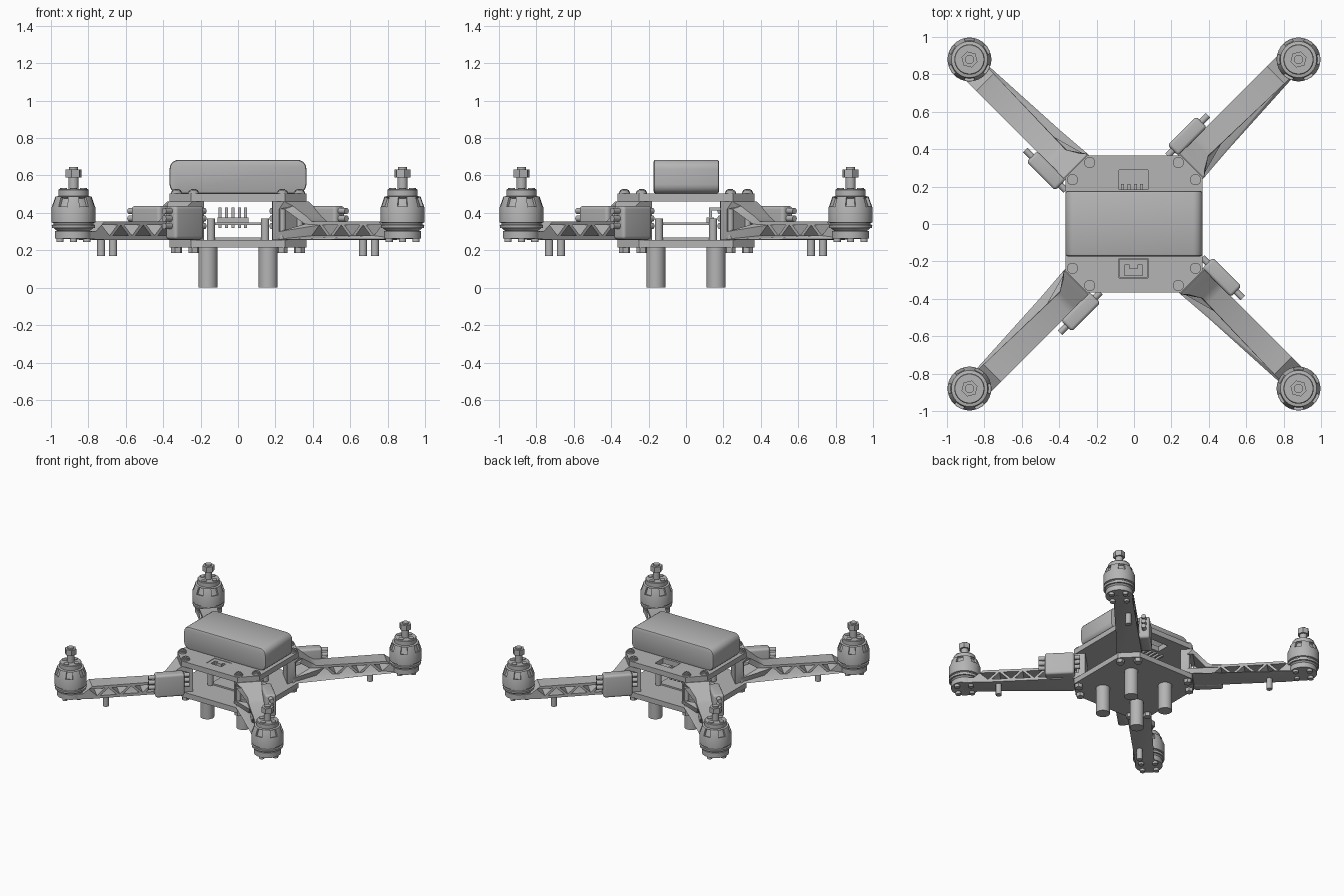
import bpy, bmesh, math
from mathutils import Matrix, Vector

if "Cube" in bpy.data.objects:
    bpy.data.objects.remove(bpy.data.objects["Cube"])

grey = bpy.data.materials.new("plain_grey")
grey.use_nodes = True
grey.diffuse_color = (0.46, 0.46, 0.46, 1)
grey.node_tree.nodes["Principled BSDF"].inputs["Base Color"].default_value = grey.diffuse_color

CORNERS = ["back_left", "back_right", "front_right", "front_left"]


def place(name, mesh, angle=0.0):
    ob = bpy.data.objects.new(name, mesh)
    bpy.context.collection.objects.link(ob)
    ob.rotation_euler.z = angle
    if not mesh.materials:
        mesh.materials.append(grey)
    bpy.ops.object.select_all(action='DESELECT')
    ob.select_set(True)
    bpy.context.view_layer.objects.active = ob
    bpy.ops.object.shade_smooth_by_angle(angle=math.radians(35))
    return ob


def to_mesh(bm, name):
    bmesh.ops.recalc_face_normals(bm, faces=bm.faces)
    mesh = bpy.data.meshes.new(name)
    bm.to_mesh(mesh)
    bm.free()
    return mesh


def four(name, mesh):
    """One copy of a radial part on each corner; local x points outward."""
    for k, corner in enumerate(CORNERS):
        place(corner + "_" + name, mesh, math.radians(45 + 90 * k))


def cyl(bm, r, z0, z1, x=0, y=0, seg=20, axis='Z', z=0):
    m = Matrix.Translation((x, y, (z0 + z1) / 2))
    if axis == 'X':
        m = Matrix.Translation(((z0 + z1) / 2, y, z)) @ Matrix.Rotation(math.pi / 2, 4, 'Y')
    bmesh.ops.create_cone(bm, cap_ends=True, segments=seg, radius1=r, radius2=r,
                          depth=z1 - z0, matrix=m)


def box(bm, lo, hi, bevel=0, along=None):
    lo, hi = Vector(lo), Vector(hi)
    m = Matrix.Translation((lo + hi) / 2) @ Matrix.Diagonal((*(hi - lo), 1))
    verts = bmesh.ops.create_cube(bm, size=1, matrix=m)["verts"]
    if bevel:
        edges = {e for v in verts for e in v.link_edges}
        if along is not None:
            edges = {e for e in edges
                     if abs((e.verts[0].co - e.verts[1].co).normalized()[along]) > 0.9}
        bmesh.ops.bevel(bm, geom=list(edges), offset=bevel, segments=5, profile=0.5,
                        affect='EDGES')


def sheet(name, outlines, half):
    """Flat outline with holes, extruded to both sides."""
    cu = bpy.data.curves.new(name, 'CURVE')
    cu.dimensions, cu.fill_mode, cu.extrude = '2D', 'BOTH', half
    for pts in outlines:
        sp = cu.splines.new('POLY')
        sp.points.add(len(pts) - 1)
        for p, (x, y) in zip(sp.points, pts):
            p.co = (x, y, 0, 1)
        sp.use_cyclic_u = True
    ob = bpy.data.objects.new(name, cu)
    bpy.context.collection.objects.link(ob)
    dg = bpy.context.evaluated_depsgraph_get()
    mesh = bpy.data.meshes.new_from_object(ob.evaluated_get(dg))
    bpy.data.objects.remove(ob)
    bm = bmesh.new()
    bm.from_mesh(mesh)
    bmesh.ops.remove_doubles(bm, verts=bm.verts, dist=0.0001)
    return bm


# Top and bottom body plates
octagon = [(0.365, -0.25), (0.365, 0.25), (0.25, 0.365), (-0.25, 0.365),
           (-0.365, 0.25), (-0.365, -0.25), (-0.25, -0.365), (0.25, -0.365)]
slots = [[(-0.08, s * 0.185), (0.075, s * 0.185), (0.075, s * 0.29), (-0.08, s * 0.29)]
         for s in (-1, 1)]
for name, z, outlines in (("top_plate", 0.482, [octagon] + slots), ("bottom_plate", 0.235, [octagon])):
    bm = sheet(name, outlines, 0.021)
    bmesh.ops.translate(bm, verts=bm.verts, vec=(0, 0, z))
    place(name, to_mesh(bm, name))

# Front slot cover with a small T opening
bm = sheet("slot_cover", [[(-0.077, -0.287), (0.072, -0.287), (0.072, -0.188), (-0.077, -0.188)],
                          [(-0.05, -0.275), (0.045, -0.275), (0.045, -0.22), (0.02, -0.22),
                           (0.02, -0.24), (-0.025, -0.24), (-0.025, -0.22), (-0.05, -0.22)]], 0.015)
bmesh.ops.translate(bm, verts=bm.verts, vec=(0, 0, 0.486))
place("slot_cover", to_mesh(bm, "slot_cover"))

# Battery with rounded ends
bm = bmesh.new()
box(bm, (-0.366, -0.173, 0.503), (0.366, 0.177, 0.684), 0.05, along=1)
rims = [e for e in bm.edges if abs(e.verts[0].co.y - e.verts[1].co.y) < 0.01]
bmesh.ops.bevel(bm, geom=rims, offset=0.012, segments=2, profile=0.5, affect='EDGES')
place("battery", to_mesh(bm, "battery"))

# Stacked circuit boards, standoffs and pin header
bm = bmesh.new()
box(bm, (-0.14, -0.14, 0.336), (0.14, 0.14, 0.348))
box(bm, (-0.14, -0.14, 0.25), (0.14, 0.14, 0.268))
for sx in (-1, 1):
    for sy in (-1, 1):
        cyl(bm, 0.022, 0.25, 0.37, sx * 0.145, sy * 0.145)
place("circuit_boards", to_mesh(bm, "circuit_boards"))
bm = bmesh.new()
box(bm, (-0.11, 0.11, 0.348), (0.055, 0.15, 0.375))
for i in range(5):
    x = -0.095 + i * 0.034
    box(bm, (x - 0.008, 0.122, 0.32), (x + 0.008, 0.138, 0.428))
    box(bm, (x - 0.008, 0.122, 0.412), (x + 0.008, 0.215, 0.428))
place("pin_header", to_mesh(bm, "pin_header"))

# Landing legs
bm = bmesh.new()
cyl(bm, 0.051, 0, 0.215, 0.228, 0, 32)
four("landing_leg", to_mesh(bm, "landing_leg"))

# Truss arm: raised root and triangular openings, running off-centre to the motor
LOW, HIGH, STEP = 0.278, 0.335, 0.085
outline = [(0.35, 0.256), (0.44, 0.256), (0.475, 0.256), (0.54, 0.256), (1.1, 0.256), (1.25, 0.262),
           (1.25, 0.3), (1.17, 0.3), (1.1, 0.355), (0.58, 0.355), (0.54, 0.381), (0.475, 0.436),
           (0.44, 0.461), (0.35, 0.461)]
holes = [[(0.4, 0.3), (0.53, 0.34), (0.44, 0.42), (0.4, 0.42)]]
for i in range(6):
    c = 0.64 + i * STEP
    base, tip = (LOW, HIGH) if i % 2 == 0 else (HIGH, LOW)
    holes.append([(c - 0.06, base), (c + 0.06, base), (c, tip)])
bm = sheet("arm", [outline] + holes, 1)
for v in bm.verts:
    r, side, z = v.co.x, v.co.z, v.co.y
    flare = min(1, max(0, (0.54 - r) / 0.1))
    drift = 0.02 * max(0, r - 0.54) / 0.7
    t = 0.094 if side > 0 else -0.022 - drift - 0.068 * flare ** 1.4
    v.co = (r, t, z)
cyl(bm, 0.1, 0.263, 0.303, 1.244, 0, 32)
four("arm", to_mesh(bm, "arm"))

# Arm pegs
bm = bmesh.new()
cyl(bm, 0.022, 0.17, 0.262, 0.99, 0.045, 16)
four("arm_peg", to_mesh(bm, "arm_peg"))

# Body bolts with crossed heads, shanks and nuts
bm = bmesh.new()
for side in (-1, 1):
    y = side * 0.065
    cyl(bm, 0.03, 0.5, 0.515, 0.4, y)
    cyl(bm, 0.024, 0.515, 0.523, 0.4, y)
    box(bm, (0.383, y - 0.004, 0.52), (0.417, y + 0.004, 0.528))
    box(bm, (0.396, y - 0.017, 0.52), (0.404, y + 0.017, 0.528))
    cyl(bm, 0.018, 0.2, 0.5, 0.4, y, 12)
    cyl(bm, 0.03, 0.185, 0.216, 0.4, y, 6)
four("body_bolts", to_mesh(bm, "body_bolts"))

# Speed controllers beside each arm, with wire stubs
bm = bmesh.new()
box(bm, (0.425, 0.09, 0.258), (0.642, 0.172, 0.437), 0.018)
for z in (0.41, 0.37, 0.33):
    cyl(bm, 0.017, 0.385, 0.43, 0, 0.131, 14, 'X', z)
    cyl(bm, 0.017, 0.635, 0.69, 0, 0.131, 14, 'X', z)
four("speed_controller", to_mesh(bm, "speed_controller"))

# Motors: turned body with open slots in the shoulder
profile = [(0, 0.3), (0.085, 0.3), (0.104, 0.318), (0.115, 0.318), (0.117, 0.335), (0.108, 0.338),
           (0.108, 0.346), (0.117, 0.349), (0.117, 0.43), (0.097, 0.487), (0.081, 0.49),
           (0.081, 0.522), (0.077, 0.527), (0, 0.527)]
bm = bmesh.new()
verts = [bm.verts.new((r, 0, z)) for r, z in profile]
edges = [bm.edges.new(pair) for pair in zip(verts, verts[1:])]
bmesh.ops.spin(bm, geom=verts + edges, cent=(0, 0, 0), axis=(0, 0, 1),
               angle=math.tau, steps=36, use_duplicate=False)
bmesh.ops.remove_doubles(bm, verts=bm.verts, dist=0.0002)
bmesh.ops.recalc_face_normals(bm, faces=bm.faces)
shoulder = []
for f in bm.faces:
    c = f.calc_center_median()
    if 0.44 < c.z < 0.48 and int(math.degrees(math.atan2(c.y, c.x)) % 360 // 10) % 6 < 3:
        shoulder.append(f)
bmesh.ops.inset_region(bm, faces=shoulder, thickness=0.004, depth=0)
bmesh.ops.inset_region(bm, faces=shoulder, thickness=0.001, depth=-0.015)
bmesh.ops.translate(bm, verts=bm.verts, vec=(1.244, 0, 0))
four("motor", to_mesh(bm, "motor"))

# Propeller shaft, nut and motor screws
bm = bmesh.new()
cyl(bm, 0.027, 0.52, 0.595, 1.244)
cyl(bm, 0.044, 0.59, 0.633, 1.244, 0, 6)
cyl(bm, 0.024, 0.63, 0.644, 1.244)
for k in range(4):
    a = math.radians(45 + 90 * k)
    dx, dy = math.cos(a), math.sin(a)
    cyl(bm, 0.02, 0.52, 0.532, 1.244 + 0.054 * dx, 0.054 * dy, 12)
    cyl(bm, 0.02, 0.243, 0.268, 1.244 + 0.072 * dx, 0.072 * dy, 14)
four("shaft_and_screws", to_mesh(bm, "shaft_and_screws"))
